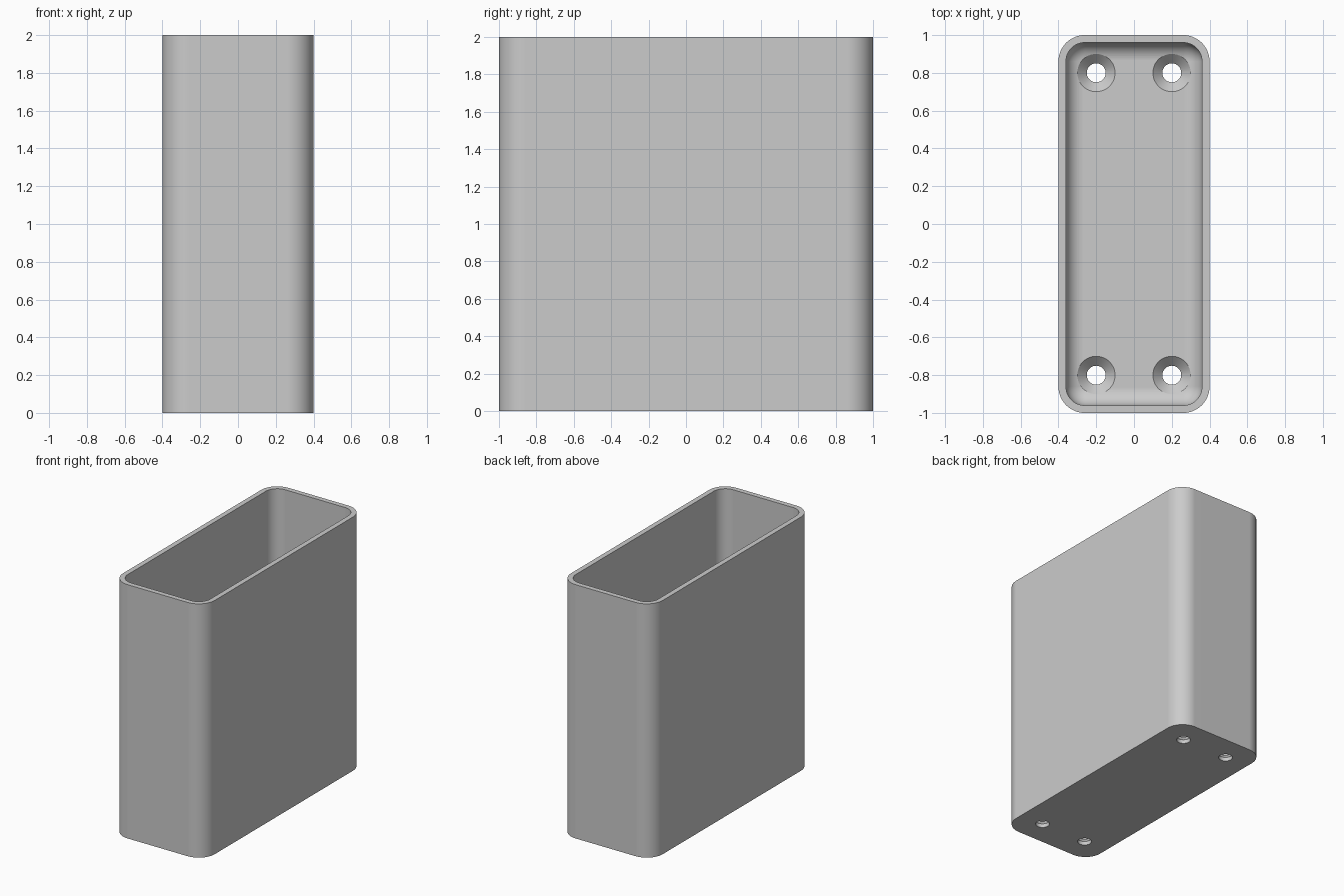
import bpy, bmesh
from math import sin, cos, pi, radians

cube = bpy.data.objects.get("Cube")
if cube:
    bpy.data.objects.remove(cube, do_unlink=True)

HALF_X, HALF_Y, HEIGHT = 0.4, 1.0, 2.0
WALL, FLOOR = 0.04, 0.08
CORNER, FILLET = 0.14, 0.095
SEGS = 12

grey = bpy.data.materials.new("light grey")
grey.use_nodes = True
grey.diffuse_color = (0.6, 0.6, 0.6, 1)
grey.node_tree.nodes["Principled BSDF"].inputs["Base Color"].default_value = (0.6, 0.6, 0.6, 1)


def rounded_ring(bm, inset, z):
    """Rounded rectangle of vertices, inset from the outer wall."""
    r = CORNER - inset
    cx, cy = HALF_X - CORNER, HALF_Y - CORNER
    ring = []
    for q, (sx, sy) in enumerate([(1, 1), (-1, 1), (-1, -1), (1, -1)]):
        for i in range(SEGS + 1):
            a = (q + i / SEGS) * pi / 2
            ring.append(bm.verts.new((sx * cx + r * cos(a), sy * cy + r * sin(a), z)))
    return ring


def circle_ring(bm, x, y, r, z, n=48):
    return [bm.verts.new((x + r * cos(2 * pi * i / n), y + r * sin(2 * pi * i / n), z))
            for i in range(n)]


def loft(bm, rings):
    """Skin consecutive rings and cap both ends."""
    for a, b in zip(rings, rings[1:]):
        n = len(a)
        for i in range(n):
            j = (i + 1) % n
            bm.faces.new((a[i], a[j], b[j], b[i]))
    bm.faces.new(rings[0][::-1])
    bm.faces.new(rings[-1])


def make_object(name, bm):
    bmesh.ops.recalc_face_normals(bm, faces=bm.faces)
    mesh = bpy.data.meshes.new(name)
    bm.to_mesh(mesh)
    bm.free()
    mesh.materials.append(grey)
    obj = bpy.data.objects.new(name, mesh)
    bpy.context.collection.objects.link(obj)
    return obj


# Open box: outer wall, rim, inner wall, rounded inner foot and floor
bm = bmesh.new()
profile = [(0, 0), (0, HEIGHT), (WALL, HEIGHT)]
for i in range(SEGS + 1):
    a = i / SEGS * pi / 2
    profile.append((WALL + FILLET * (1 - cos(a)), FLOOR + FILLET * (1 - sin(a))))
loft(bm, [rounded_ring(bm, inset, z) for inset, z in profile])
box = make_object("open_box", bm)

# Countersunk screw holes in the floor
bm = bmesh.new()
hole = [(0.05, -0.1), (0.05, FLOOR - 0.05), (0.1, FLOOR), (0.1, FLOOR + 0.1)]
for x in (-0.2, 0.2):
    for y in (-0.8, 0.8):
        loft(bm, [circle_ring(bm, x, y, r, z) for r, z in hole])
cutter = make_object("screw_hole_cutter", bm)
cutter.hide_render = True

bpy.ops.object.select_all(action='DESELECT')
box.select_set(True)
bpy.context.view_layer.objects.active = box
cut = box.modifiers.new("screw holes", 'BOOLEAN')
cut.operation = 'DIFFERENCE'
cut.solver = 'EXACT'
cut.object = cutter
bpy.ops.object.modifier_apply(modifier=cut.name)
bpy.data.objects.remove(cutter, do_unlink=True)

# Smooth rounded corners, crisp rim and hole edges, flat walls
bpy.ops.object.shade_smooth_by_angle(angle=radians(30))
weighted = box.modifiers.new("flat walls", 'WEIGHTED_NORMAL')
weighted.keep_sharp = True
